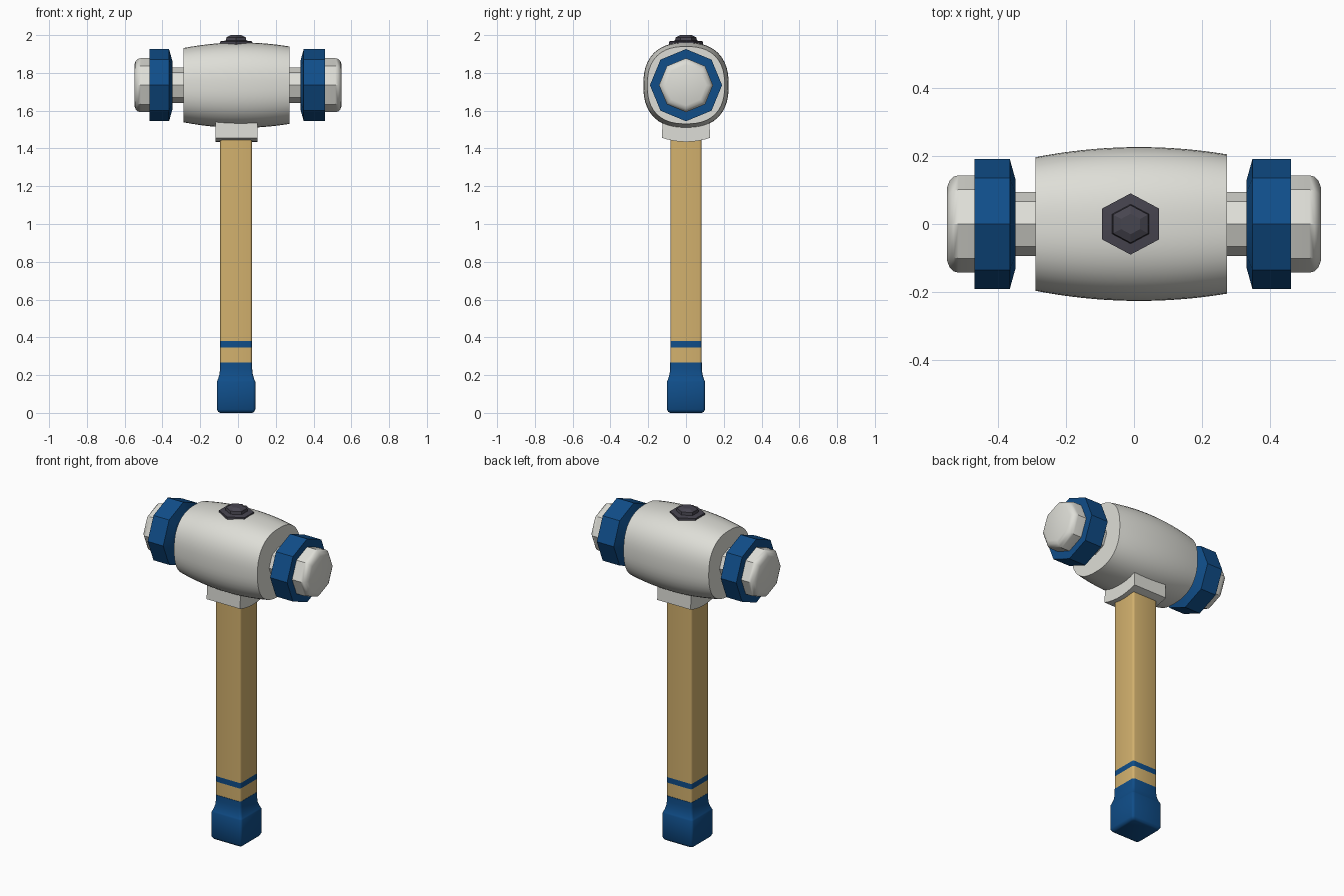
import bpy, bmesh, math
from mathutils import Vector

if "Cube" in bpy.data.objects:
    bpy.data.objects.remove(bpy.data.objects["Cube"])

CX, CZ = -0.01, 1.735   # handle axis x, head axis z


def material(name, rgb):
    m = bpy.data.materials.new(name)
    m.diffuse_color = (*rgb, 1)
    m.use_nodes = True
    m.node_tree.nodes["Principled BSDF"].inputs["Base Color"].default_value = m.diffuse_color
    return m


BLUE = material("blue", (0.005, 0.075, 0.25))
WHITE = material("off white", (0.73, 0.73, 0.68))
WOOD = material("wood", (0.65, 0.44, 0.155))
DARK = material("dark metal", (0.062, 0.058, 0.078))


def loft(name, rings, mats, smooth=30, rule=None):
    """Skin a list of closed point rings and cap both ends."""
    bm = bmesh.new()
    vr = [[bm.verts.new(p) for p in ring] for ring in rings]
    n = len(vr[0])
    for a, b in zip(vr, vr[1:]):
        for i in range(n):
            j = (i + 1) % n
            bm.faces.new((a[i], a[j], b[j], b[i]))
    bm.faces.new(vr[0][::-1])
    bm.faces.new(vr[-1])
    bmesh.ops.recalc_face_normals(bm, faces=bm.faces[:])
    if rule:
        for f in bm.faces:
            f.material_index = rule(f.calc_center_median())
    me = bpy.data.meshes.new(name)
    bm.to_mesh(me)
    bm.free()
    ob = bpy.data.objects.new(name, me)
    bpy.context.collection.objects.link(ob)
    for m in mats:
        me.materials.append(m)
    bpy.ops.object.select_all(action='DESELECT')
    ob.select_set(True)
    bpy.context.view_layer.objects.active = ob
    bpy.ops.object.shade_smooth_by_angle(angle=math.radians(smooth))
    return ob


def x_ring(x, r, n=8, power=2.0):
    """Polygon or superellipse around the head axis."""
    pts = []
    for i in range(n):
        a = 2 * math.pi * i / n
        c, s = math.cos(a), math.sin(a)
        k = r / (abs(c) ** power + abs(s) ** power) ** (1 / power)
        pts.append(Vector((x, k * c, CZ + k * s)))
    return pts


def square_ring(z, hx, hy, b):
    """Rounded rectangle around the handle axis."""
    pts = []
    for q in range(4):
        sx, sy = ((1, 1), (-1, 1), (-1, -1), (1, -1))[q]
        for k in range(4):
            a = math.pi / 2 * (q + k / 3)
            pts.append(Vector((CX + sx * (hx - b) + b * math.cos(a),
                               sy * (hy - b) + b * math.sin(a), z)))
    return pts


# Wooden handle with a blue stripe
loft("handle", [square_ring(z, 0.084, 0.082, 0.012) for z in (0.2, 0.347, 0.38, 1.55)],
     [WOOD, BLUE], 40, lambda c: 1 if 0.35 < c.z < 0.378 else 0)

# Blue end grip, flaring towards the bottom
grip = [(0.0, 0.085), (0.005, 0.095), (0.018, 0.102), (0.165, 0.102), (0.172, 0.099),
        (0.178, 0.096), (0.205, 0.088), (0.235, 0.085), (0.268, 0.085)]
loft("grip", [square_ring(z, h, h - 0.001, 0.014) for z, h in grip], [BLUE], 40)

# Collar under the head, with a curved underside
profile = [(0.127 * t, 1.435 + 0.021 * t * t) for t in [i / 5 - 1 for i in range(11)]]
profile += [(0.123, 1.6), (-0.123, 1.6)]
loft("collar", [[Vector((x, y, z)) for y, z in profile] for x in (-0.12, 0.103)], [WHITE])

# Barrel-shaped head
barrel = []
for i in range(17):
    x = -0.289 + 0.562 * i / 16
    barrel.append(x_ring(x, 0.226 - 0.32 * (x - 0.015) ** 2, 48, 2.45))
loft("head_barrel", barrel, [WHITE], 35)

# Necks, blue collars and striking faces on both ends
for side, s in (("left", -1), ("right", 1)):
    inner, outer = (0.348, 0.469) if s < 0 else (0.331, 0.461)
    loft(side + "_neck", [x_ring(s * x, 0.094) for x in (0.25, 0.4)], [WHITE])
    nut = [(inner, 0.13), (inner + 0.017, 0.191), (outer, 0.191)]
    loft(side + "_nut", [x_ring(s * x, r) for x, r in nut], [BLUE], 15)
    cap = [(0.44, 0.143), (0.515, 0.143), (0.53, 0.139), (0.542, 0.127), (0.549, 0.108)]
    loft(side + "_striking_face", [x_ring(s * x, r) for x, r in cap], [WHITE], 35)

# Stepped hexagonal bolt on top
bolt = [(1.93, 0.09), (1.967, 0.09), (1.971, 0.058), (1.988, 0.055), (2.0, 0.03)]
loft("top_bolt", [[Vector((CX + 1.08 * r * math.sin(math.pi * i / 3),
                           r * math.cos(math.pi * i / 3), z)) for i in range(6)]
                  for z, r in bolt], [DARK], 15)
